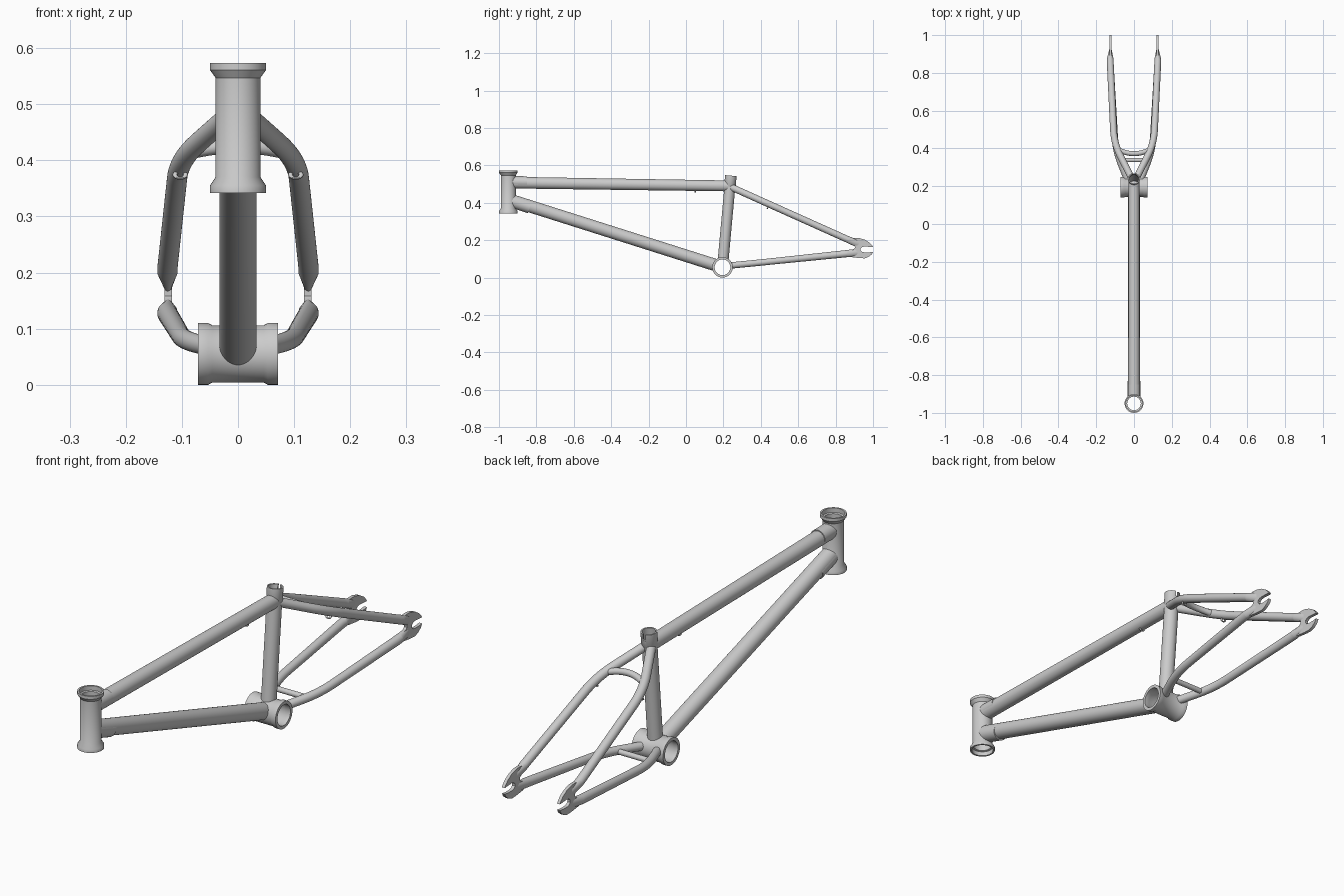
import bpy, bmesh, math
from mathutils import Vector, Matrix

if "Cube" in bpy.data.objects:
    bpy.data.objects.remove(bpy.data.objects["Cube"])

SEG = 40


def finish(bm, name, mirror=False):
    bmesh.ops.recalc_face_normals(bm, faces=bm.faces)
    me = bpy.data.meshes.new(name)
    bm.to_mesh(me)
    bm.free()
    ob = bpy.data.objects.new(name, me)
    bpy.context.collection.objects.link(ob)
    if mirror:
        m = ob.modifiers.new("mirror", 'MIRROR')
        m.use_clip = False
        m.use_mirror_merge = False
    return ob


def bridge(bm, r1, r2):
    n = len(r1)
    for i in range(n):
        j = (i + 1) % n
        bm.faces.new((r1[i], r1[j], r2[j], r2[i]))


def lathe(name, profile, origin, axis):
    """Closed (radius, height) profile spun round an axis."""
    bm = bmesh.new()
    rot = Vector((0, 0, 1)).rotation_difference(Vector(axis).normalized()).to_matrix()
    rings = []
    for r, h in profile:
        rings.append([bm.verts.new(Vector(origin) + rot @ Vector(
            (r * math.cos(2 * math.pi * i / SEG), r * math.sin(2 * math.pi * i / SEG), h)))
            for i in range(SEG)])
    for k in range(len(rings)):
        bridge(bm, rings[k], rings[(k + 1) % len(rings)])
    return finish(bm, name)


def fillet(path):
    """Points (x, y, z, rx, rz, bend); bends become short quadratic curves."""
    out = []
    for k, (x, y, z, a, b, d) in enumerate(path):
        p = Vector((x, y, z))
        if 0 < k < len(path) - 1 and d > 0:
            s = p + (Vector(path[k - 1][:3]) - p).normalized() * d
            e = p + (Vector(path[k + 1][:3]) - p).normalized() * d
            for i in range(11):
                t = i / 10
                out.append(((1 - t) ** 2 * s + 2 * t * (1 - t) * p + t * t * e, a, b))
        else:
            out.append((p, a, b))
    return out


def cope(verts, d, cyl):
    """Slide an end ring along d onto the surface of another tube."""
    o, ax, r = Vector(cyl[0]), Vector(cyl[1]).normalized(), cyl[2]
    dp = d - ax * d.dot(ax)
    for v in verts:
        w = v.co - o
        w -= ax * w.dot(ax)
        a, b, c = dp.dot(dp), w.dot(dp), w.dot(w) - r * r
        v.co += d * ((-b + math.sqrt(max(0, b * b - a * c))) / a)


def tube(name, path, start=None, end=None, ref=(1, 0, 0), mirror=False, n=SEG):
    bm = bmesh.new()
    pts = fillet(path)
    rings = []
    for k, (p, a, b) in enumerate(pts):
        t = (pts[min(k + 1, len(pts) - 1)][0] - pts[max(k - 1, 0)][0]).normalized()
        u = Vector(ref)
        u = (u - t * u.dot(t)).normalized()
        v = t.cross(u)
        rings.append([bm.verts.new(p + u * a * math.cos(2 * math.pi * i / n)
                                   + v * b * math.sin(2 * math.pi * i / n)) for i in range(n)])
    for r1, r2 in zip(rings, rings[1:]):
        bridge(bm, r1, r2)
    if start:
        cope(rings[0], (pts[1][0] - pts[0][0]).normalized(), start)
    else:
        bm.faces.new(rings[0])
    if end:
        cope(rings[-1], (pts[-2][0] - pts[-1][0]).normalized(), end)
    else:
        bm.faces.new(rings[-1])
    return finish(bm, name, mirror)


# key axes of the frame
HY, BB = -0.95, (0, 0.195, 0.055)
SEAT_TOP = Vector((0, 0.24, 0.545))
seat_dir = (SEAT_TOP - Vector(BB)).normalized()
HEAD = ((0, HY, 0), (0, 0, 1), 0.038)
SHELL = (BB, (1, 0, 0), 0.049)
SEAT = (BB, seat_dir, 0.0275)

# head tube with flared cups, and bottom bracket shell, both open
lathe("head_tube", [(.05, .573), (.05, .561), (.04, .547), (.04, .370), (.05, .355), (.05, .342),
                    (.043, .342), (.043, .360), (.036, .362), (.036, .553), (.043, .555), (.043, .573)],
      (0, HY, 0), (0, 0, 1))
lathe("bottom_bracket_shell", [(.055, .071), (.055, .053), (.051, .046), (.051, -.046), (.055, -.053),
                               (.055, -.071), (.042, -.071), (.042, -.05), (.044, -.045),
                               (.044, .045), (.042, .05), (.042, .071)], BB, (1, 0, 0))

# main triangle
tube("top_tube", [(0, HY, .508, .031, .031, 0), (0, .238, .490, .029, .029, 0)], HEAD, SEAT)
tube("down_tube", [(0, HY, .418, .033, .033, 0), (*BB, .033, .033, 0)], HEAD, SHELL)
s1 = SEAT_TOP - seat_dir * .02
tube("seat_tube", [(*BB, .029, .029, 0), (*s1, .029, .029, 0)], SHELL,
     None).data.name = "seat_tube"
collar = lathe("seat_collar", [(.031, 0), (.031, -.055), (.028, -.06), (.025, -.06), (.025, 0)],
               SEAT_TOP, seat_dir)

# open the top of the seat tube
seat = bpy.data.objects["seat_tube"]
bm = bmesh.new()
bm.from_mesh(seat.data)
bmesh.ops.delete(bm, geom=[f for f in bm.faces if len(f.verts) > 4], context='FACES_ONLY')
bm.to_mesh(seat.data)
bm.free()

# clamp slot at the back of the collar
bm = bmesh.new()
bmesh.ops.create_cube(bm, size=1, matrix=Matrix.Translation((0, .27, .54)) @ Matrix.Diagonal((.01, .03, .05, 1)))
cutter = finish(bm, "slot_cutter")
cutter.hide_render = True
cutter.hide_set(True)
mod = collar.modifiers.new("slot", 'BOOLEAN')
mod.operation, mod.object, mod.solver = 'DIFFERENCE', cutter, 'EXACT'

# reinforcing sleeves behind the head tube
tube("top_gusset", [(0, HY, .512, .0325, .031, 0), (0, -.85, .5105, .0325, .031, 0)], HEAD)
tube("down_gusset", [(0, HY, .414, .0345, .0335, 0), (0, -.835, .3765, .0345, .0335, 0)], HEAD)

# rear stays, flattened where they meet the dropouts
tube("seat_stays", [(.014, .245, .482, .018, .018, 0), (.105, .425, .401, .018, .018, .08),
                    (.126, .86, .206, .018, .018, .012), (.1245, .925, .178, .006, .02, 0)],
     SEAT, mirror=True)
tube("chain_stays", [(.022, .2, .061, .017, .017, 0), (.097, .385, .079, .017, .017, .08),
                     (.126, .85, .127, .018, .019, .012), (.1245, .92, .135, .006, .02, 0)],
     SHELL, mirror=True)

# cross bridges between the stays
tube("seat_stay_bridge", [(-.085, .393, .415, .013, .013, 0), (0, .36, .432, .013, .013, .07),
                          (.085, .393, .415, .013, .013, 0)], ref=(0, 0, 1), n=24)
tube("chain_stay_bridge", [(-.07, .338, .073, .011, .011, 0), (.07, .338, .073, .011, .011, 0)],
     ref=(0, 0, 1), n=24)

# slotted dropout plates
outline = [(.87, .208), (.90, .213), (.925, .212), (.955, .203), (.98, .188), (.995, .172), (1.0, .163),
           (.985, .164), (.955, .166), (.942, .163), (.934, .156), (.934, .146), (.942, .138),
           (.955, .135), (.98, .135), (1.0, .138), (.993, .124), (.975, .110), (.955, .103),
           (.93, .104), (.88, .110), (.86, .130), (.875, .146), (.893, .150), (.903, .158),
           (.902, .170), (.89, .180), (.87, .190)]
bm = bmesh.new()
sides = [[bm.verts.new((x, y, z)) for y, z in outline] for x in (.118, .131)]
bridge(bm, *sides)
for s in sides:
    bm.faces.new(s)
finish(bm, "dropouts", True)


# small cable guides
def guide(name, loc, axis, mirror=False):
    bpy.ops.mesh.primitive_torus_add(major_radius=.008, minor_radius=.0035, major_segments=20, minor_segments=10)
    ob = bpy.context.object
    ob.name = name
    rot = Vector((0, 0, 1)).rotation_difference(Vector(axis)).to_matrix().to_4x4()
    ob.data.transform(Matrix.Translation(loc) @ Matrix.Diagonal((1.2, 1, .8, 1)) @ rot)
    ob.matrix_world = Matrix()
    if mirror:
        ob.modifiers.new("mirror", 'MIRROR')


guide("stay_cable_guides", (.103, .437, .374), (0, 1, -.4), True)
guide("top_tube_cable_guide", (0, .05, .463), (0, 1, 0))

# smooth tubes, sharp rims
for ob in bpy.data.objects:
    if ob == cutter:
        continue
    bpy.ops.object.select_all(action='DESELECT')
    ob.select_set(True)
    bpy.context.view_layer.objects.active = ob
    bpy.ops.object.shade_smooth_by_angle(angle=math.radians(35))
